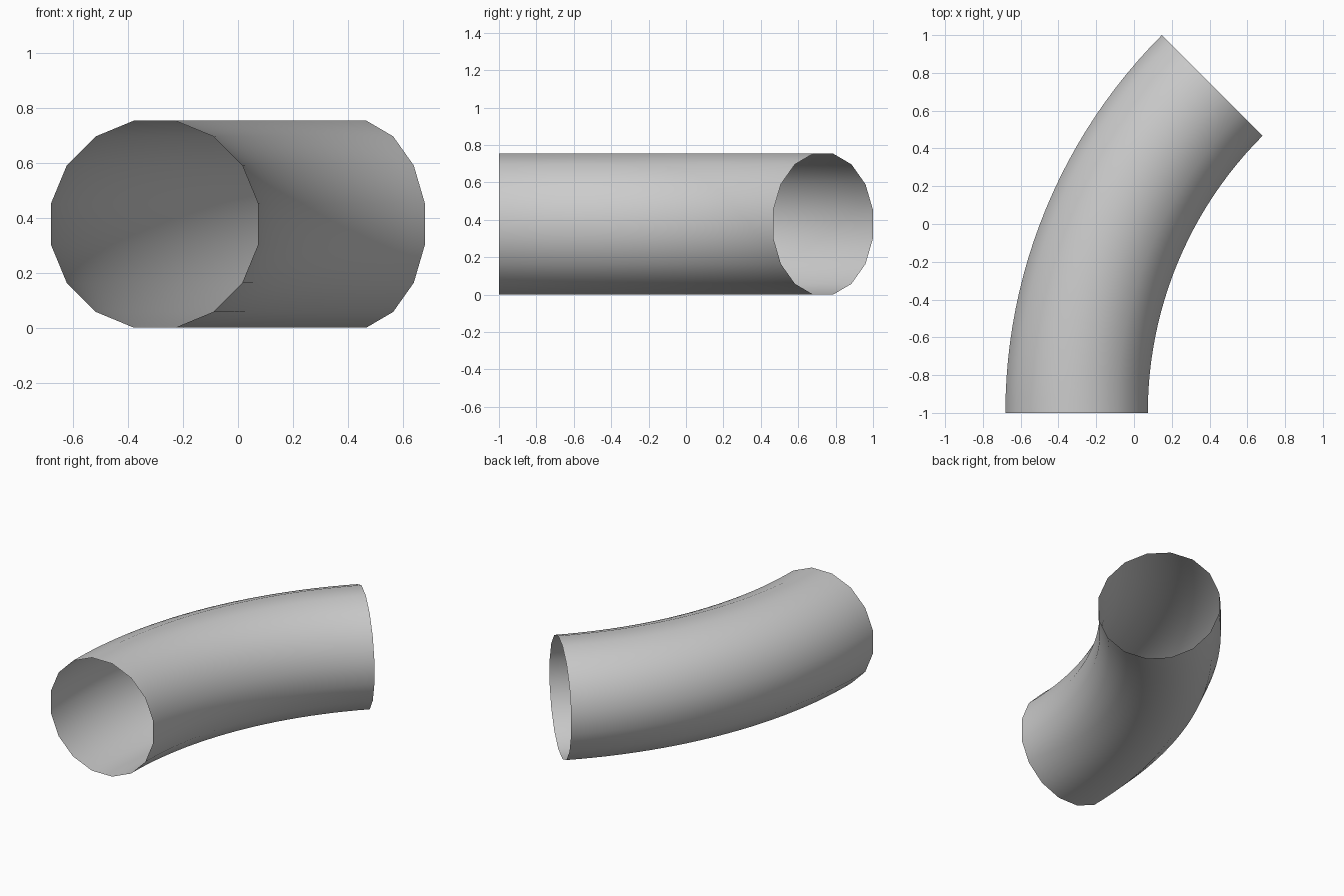
import bpy, bmesh
from math import cos, sin, pi, radians

if "Cube" in bpy.data.objects:
    bpy.data.objects.remove(bpy.data.objects["Cube"])

SIDES, STEPS = 16, 24
HALF = 0.377                      # half width across the flats
OUTER = 2 / sin(radians(45))      # outer bend radius
BEND = OUTER - HALF               # centreline bend radius
CX = OUTER - 0.681                # bend centre in x (y = -1)

bm = bmesh.new()

# Open 16-sided ring at the front end, flats facing up and sideways
r = HALF / cos(pi / SIDES)
ring = []
for i in range(SIDES):
    a = 2 * pi * (i + 0.5) / SIDES
    ring.append(bm.verts.new((CX - BEND + r * cos(a), -1, HALF + r * sin(a))))
edges = [bm.edges.new((ring[i], ring[(i + 1) % SIDES])) for i in range(SIDES)]

# Sweep the ring through a 45 degree bend, leaving both ends open
bmesh.ops.spin(bm, geom=ring + edges, cent=(CX, -1, 0), axis=(0, 0, -1),
               angle=radians(45), steps=STEPS, use_duplicate=False)

# Make the wall face outward
bm.normal_update()
f = max(bm.faces, key=lambda p: p.calc_center_median().z)
if f.normal.z < 0:
    bmesh.ops.reverse_faces(bm, faces=bm.faces[:])
for f in bm.faces:
    f.smooth = True

mesh = bpy.data.meshes.new("pipe_bend")
bm.to_mesh(mesh)
bm.free()
pipe = bpy.data.objects.new("pipe_bend", mesh)
bpy.context.collection.objects.link(pipe)
